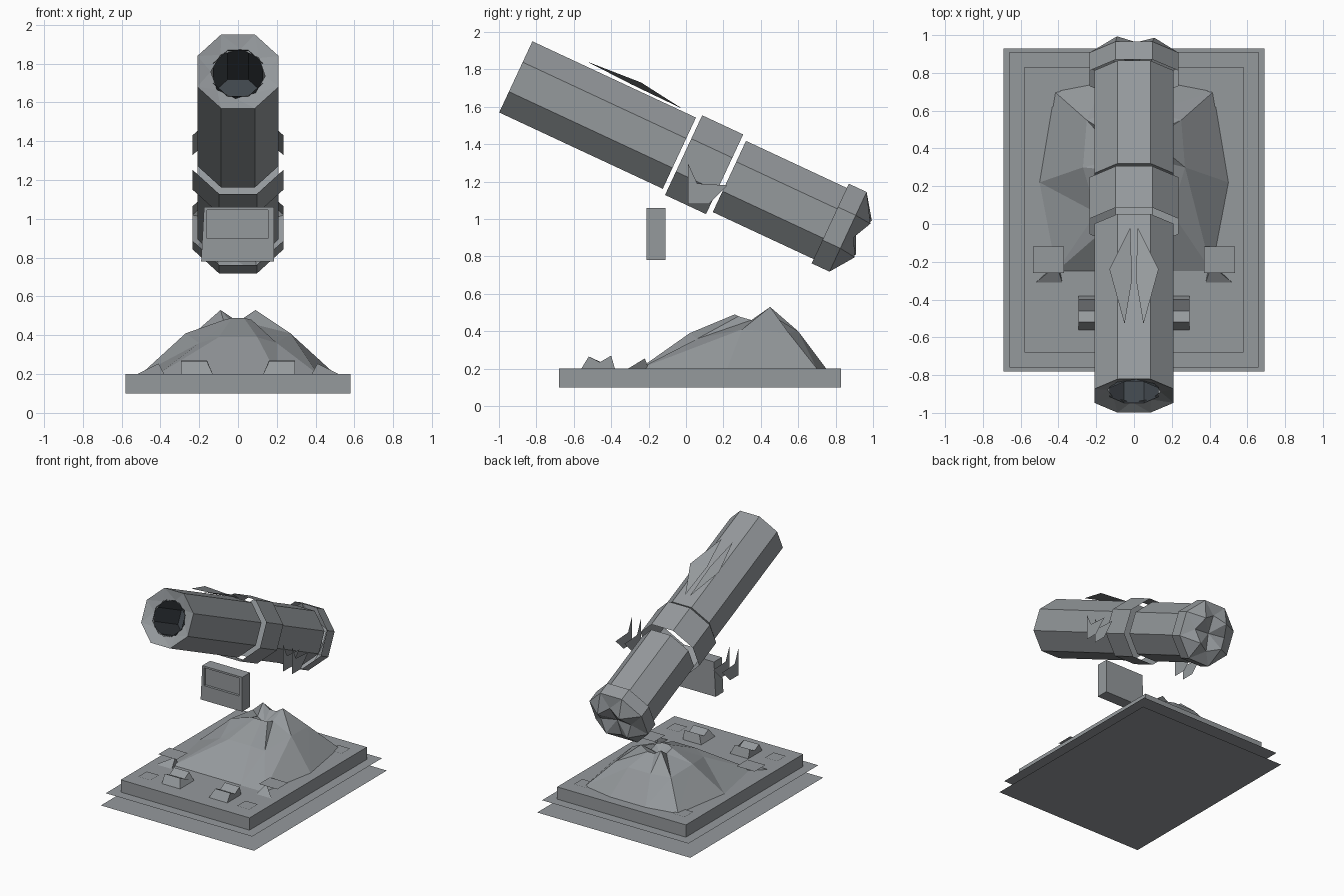
import bpy
import math
from mathutils import Vector

if "Cube" in bpy.data.objects:
    bpy.data.objects.remove(bpy.data.objects["Cube"], do_unlink=True)


def make_material(name, rgb):
    mat = bpy.data.materials.new(name)
    mat.use_nodes = True
    mat.diffuse_color = (*rgb, 1)
    mat.node_tree.nodes["Principled BSDF"].inputs["Base Color"].default_value = (*rgb, 1)
    return mat


GREY = make_material("stone grey", (0.30, 0.32, 0.335))
DARK = make_material("bore dark grey", (0.05, 0.06, 0.07))


def make_object(name, verts, faces, mat=GREY):
    mesh = bpy.data.meshes.new(name)
    mesh.from_pydata([tuple(v) for v in verts], [], faces)
    mesh.materials.append(mat)
    obj = bpy.data.objects.new(name, mesh)
    bpy.context.collection.objects.link(obj)
    return obj


def box(name, x0, x1, y0, y1, z0, z1):
    verts = [(x, y, z) for z in (z0, z1) for x, y in ((x0, y0), (x1, y0), (x1, y1), (x0, y1))]
    sides = [(i, (i + 1) % 4, (i + 1) % 4 + 4, i + 4) for i in range(4)]
    return make_object(name, verts, sides + [(3, 2, 1, 0), (4, 5, 6, 7)])


def sheet(name, x0, x1, y0, y1, z):
    return make_object(name, [(x0, y0, z), (x1, y0, z), (x1, y1, z), (x0, y1, z)], [(0, 1, 2, 3)])


# Barrel frame: t runs from muzzle to breech, u points up across the barrel
TILT = math.radians(25)
MUZZLE = Vector((0, -0.91, 1.76))
AXIS = Vector((0, math.cos(TILT), -math.sin(TILT)))
UP = Vector((0, math.sin(TILT), math.cos(TILT)))


def at(x, u, t):
    return MUZZLE + Vector((x, 0, 0)) + UP * u + AXIS * t


def octagon(apothem, t, twist=0.0, wave=0.0):
    r = apothem / math.cos(math.pi / 8)
    angles = [math.pi / 8 + twist + i * math.pi / 4 for i in range(8)]
    return [at(r * math.cos(a), r * math.sin(a), t + wave * (i % 2)) for i, a in enumerate(angles)]


def tube(name, apothem, t0, t1, front=False, back=False, mat=GREY, inward=False):
    verts = octagon(apothem, t0) + octagon(apothem, t1)
    faces = [(i, i + 8, (i + 1) % 8 + 8, (i + 1) % 8) for i in range(8)]
    if front:
        faces.append(tuple(range(8)))
    if back:
        faces.append(tuple(range(15, 7, -1)))
    if not inward:
        faces = [f[::-1] for f in faces]
    return make_object(name, verts, [f[::-1] for f in faces], mat)


def toothed_ring(name, outer, inner, centre=None):
    verts = outer + inner
    faces = []
    for i in range(8):
        j = (i + 1) % 8
        faces += [(i, j, i + 8), (j, j + 8, i + 8)]
    if centre is not None:
        verts = verts + [centre]
        faces += [(i + 8, (i + 1) % 8 + 8, 16) for i in range(8)]
    else:
        faces = [f[::-1] for f in faces]
    return make_object(name, verts, faces)


# Barrel sections, collar and breech
tube("front_barrel", 0.21, 0.0, 0.965, back=True)
tube("barrel_collar", 0.235, 0.99, 1.232)
tube("rear_barrel", 0.21, 1.26, 1.86, front=True, back=True)
tube("breech_band", 0.235, 1.855, 1.96)
toothed_ring("muzzle_rim", octagon(0.21, 0), octagon(0.13, 0.03, 0.3))
tube("barrel_bore", 0.13, 0.02, 0.38, back=True, mat=DARK, inward=True)
toothed_ring("breech_cap", octagon(0.235, 1.96), octagon(0.13, 2.05, 0.3, -0.05), at(0, 0, 1.98))

# Split leaf plate above the barrel
for side, s in (("left", 1), ("right", -1)):
    leaf = [at(s * x, u, t) for x, u, t in
            ((0.05, 0.235, 0.31), (0.13, 0.256, 0.62), (0.02, 0.222, 0.88), (0.01, 0.225, 0.58))]
    make_object(side + "_top_leaf", leaf, [(0, 1, 3), (1, 2, 3)])

# Paired hanging fins beside the collar
fin = ((0.01, 1.30), (0.06, 1.19), (0.22, 1.18), (0.12, 1.08), (0.01, 1.08))
for side, s in (("left", 1), ("right", -1)):
    for place, x in (("inner", 0.40), ("outer", 0.48)):
        make_object(f"{side}_{place}_fin", [(s * x, y, z) for y, z in fin],
                    [(0, 1, 4), (1, 2, 3, 4)])

# Control box with a recessed screen
outer = [(-0.19, 0.78), (0.185, 0.78), (0.185, 1.06), (-0.175, 1.06)]
inner = [(-0.16, 0.90), (0.155, 0.90), (0.155, 1.045), (-0.16, 1.045)]
rings = [(outer, -0.11), (outer, -0.21), (inner, -0.21), (inner, -0.19)]
verts = [(x, y, z) for ring, y in rings for x, z in ring]
faces = [(4 * k + i, 4 * k + (i + 1) % 4, 4 * k + (i + 1) % 4 + 4, 4 * k + i + 4)
         for k in range(3) for i in range(4)]
make_object("control_box", verts, [f[::-1] for f in faces] + [(3, 2, 1, 0)[::-1], (12, 13, 14, 15)])

# Base slab and the two sheets below it
sheet("ground_sheet", -0.69, 0.69, -0.78, 0.93, 0.0)
sheet("skirt_sheet", -0.66, 0.66, -0.76, 0.91, 0.1)
box("base_slab", -0.58, 0.58, -0.68, 0.83, 0.1, 0.2)

# Mound: mirrored half rings from front to back, closed by a notch
half_rings = [
    ((0.20, -0.25, 0.2), (0.41, -0.25, 0.2), (0.50, 0.22, 0.2), (0.42, 0.70, 0.2), (0.16, 0.75, 0.2)),
    ((0.10, 0.02, 0.39), (0.20, 0.06, 0.36), (0.27, 0.30, 0.41), (0.25, 0.55, 0.39), (0.10, 0.60, 0.40)),
    ((0.03, 0.26, 0.49), (0.07, 0.28, 0.48), (0.07, 0.35, 0.46), (0.09, 0.45, 0.53), (0.03, 0.45, 0.49)),
]
verts = []
for half in half_rings:
    verts += list(half) + [(-x, y, z) for x, y, z in reversed(half)]
verts.append((0, 0.34, 0.43))
faces = []
for k in (0, 10):
    for i in range(10):
        j = (i + 1) % 10
        faces += [(k + i, k + j, k + j + 10), (k + i, k + j + 10, k + i + 10)]
faces += [(20 + i, 20 + (i + 1) % 10, 30) for i in range(10)]
make_object("mound", verts, faces)

# Small details on the slab, mirrored left and right
lug = ((-0.56, 0.2), (-0.52, 0.265), (-0.46, 0.235), (-0.40, 0.27), (-0.38, 0.2))
for side, s in (("left", 1), ("right", -1)):
    x0, x1 = sorted((s * 0.39, s * 0.50))
    sheet(side + "_front_pad", x0, x1, -0.57, -0.46, 0.205)
    sheet(side + "_back_pad", x0, x1, 0.62, 0.73, 0.205)
    x0, x1 = sorted((s * 0.37, s * 0.535))
    sheet(side + "_raised_plate", x0, x1, -0.26, -0.12, 0.26)
    make_object(side + "_spike", [(s * 0.38, -0.31, 0.2), (s * 0.52, -0.31, 0.2),
                                  (s * 0.41, -0.22, 0.255), (s * 0.40, -0.2, 0.2)],
                [(0, 1, 2), (1, 3, 2), (3, 0, 2)])
    low, high = (0.13, 0.295), (0.16, 0.295)
    verts = [(s * (high if z > 0.2 else low)[e], y, z) for e in (0, 1) for y, z in lug]
    make_object(side + "_lug", verts, [(i, i + 1, i + 6, i + 5) for i in range(4)]
                + [(0, 1, 2, 3, 4), (9, 8, 7, 6, 5), (0, 5, 9, 4)])

# Consistent outward normals on the closed parts
for obj in bpy.context.scene.objects:
    if obj.name.endswith(("_lug", "_spike", "control_box")):
        bpy.context.view_layer.objects.active = obj
        bpy.ops.object.mode_set(mode="EDIT")
        bpy.ops.mesh.select_all(action="SELECT")
        bpy.ops.mesh.normals_make_consistent(inside=False)
        bpy.ops.object.mode_set(mode="OBJECT")
